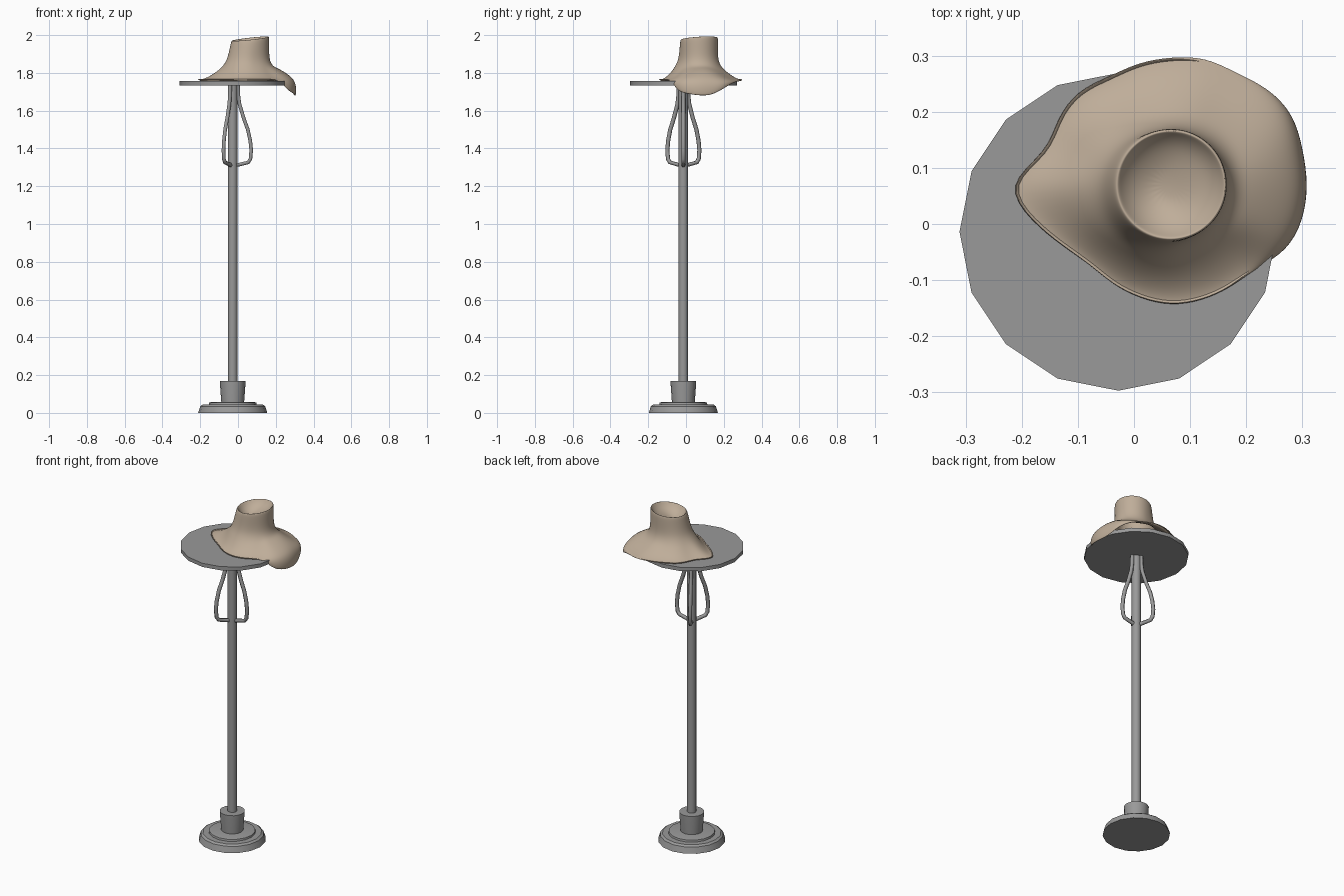
import bpy, bmesh, math
from math import cos, sin, pi, radians

cube = bpy.data.objects.get("Cube")
if cube:
    bpy.data.objects.remove(cube, do_unlink=True)


def material(name, rgb):
    m = bpy.data.materials.new(name)
    m.use_nodes = True
    m.diffuse_color = (*rgb, 1)
    m.node_tree.nodes["Principled BSDF"].inputs["Base Color"].default_value = (*rgb, 1)
    return m


GREY = material("grey metal", (0.32, 0.32, 0.32))
TAN = material("tan felt", (0.52, 0.42, 0.32))
AX, AY = -0.028, -0.014      # axis of the stand


def rings_to_object(name, rings, mat, angle, cap_bottom=False):
    """Skin equal-length rings, given from inside or top outwards; a one-point ring is a pole."""
    bm = bmesh.new()
    loops = [[bm.verts.new(p) for p in ring] for ring in rings]
    for a, b in zip(loops, loops[1:]):
        n = len(b)
        for j in range(n):
            k = (j + 1) % n
            bm.faces.new((a[0], b[j], b[k]) if len(a) == 1 else (a[j], b[j], b[k], a[k]))
    if cap_bottom:
        bm.faces.new(loops[-1][::-1])
    mesh = bpy.data.meshes.new(name)
    bm.to_mesh(mesh)
    bm.free()
    mesh.materials.append(mat)
    ob = bpy.data.objects.new(name, mesh)
    bpy.context.collection.objects.link(ob)
    bpy.ops.object.select_all(action='DESELECT')
    bpy.context.view_layer.objects.active = ob
    ob.select_set(True)
    bpy.ops.object.shade_smooth_by_angle(angle=radians(angle))
    return ob


def lathe(name, profile, sides=16):
    """Revolve (radius, height) pairs, listed from the top down, around the stand's axis."""
    rings = [[(AX, AY, profile[0][1])]]
    for r, z in profile:
        rings.append([(AX + r * cos(2 * pi * j / sides), AY + r * sin(2 * pi * j / sides), z)
                      for j in range(sides)])
    return rings_to_object(name, rings, GREY, 35, cap_bottom=True)


# Stand: foot, socket, pole and round top
lathe("foot", [(0.11, 0.058), (0.125, 0.055), (0.127, 0.044), (0.16, 0.044),
               (0.172, 0.035), (0.183, 0.0)])
lathe("socket", [(0.068, 0.17), (0.067, 0.145), (0.06, 0.05)])
lathe("pole", [(0.025, 1.74), (0.025, 0.1)])
lathe("top_plate", [(0.283, 1.756), (0.283, 1.734)])

# Three looped hooks around the pole
HOOK = [(0.028, 1.738), (0.03, 1.68), (0.036, 1.635), (0.058, 1.56), (0.08, 1.5),
        (0.093, 1.44), (0.098, 1.39), (0.094, 1.345), (0.082, 1.326), (0.015, 1.31)]
for i in range(3):
    curve = bpy.data.curves.new("hook_%d" % (i + 1), 'CURVE')
    curve.dimensions = '3D'
    curve.bevel_depth = 0.011
    curve.bevel_resolution = 1
    curve.use_fill_caps = True
    spline = curve.splines.new('POLY')
    spline.points.add(len(HOOK) - 1)
    a = 2 * pi * i / 3
    for p, (r, z) in zip(spline.points, HOOK):
        p.co = (AX + r * cos(a), AY + r * sin(a), z, 1)
    curve.materials.append(GREY)
    bpy.context.collection.objects.link(bpy.data.objects.new(curve.name, curve))

# Floppy hat: brim reach and drop below the plate, every 15 degrees from +x
HX, HY = 0.066, 0.07
REACH = [.246, .245, .254, .246, .232, .237, .229, .227, .223, .238, .236, .228,
         .300, .258, .222, .203, .207, .211, .217, .215, .213, .213, .24, .246]
DROP = [.085, .085, .05, .02, .01, .004, 0, 0, 0, 0, 0, 0,
        0, 0, 0, 0, 0, 0, 0, 0, 0, 0, .062, .075]


def hat_ring(fn):
    ring = []
    for j in range(24):
        a = 2 * pi * j / 24
        r, z = fn(j, a)
        ring.append((HX + r * cos(a), HY + r * sin(a), z))
    return ring


def rim_z(a):
    return 1.986 + 0.012 * cos(a - 0.5)


def lean(a):
    return 0.034 * max(0, cos(a - radians(200)))


def crown(r, t):
    """Crown wall, t = 0 at the rim and 1 at its foot."""
    return hat_ring(lambda j, a: (r + t * lean(a), rim_z(a) * (1 - t) + 1.84 * t))


def brim(f, hang):
    """Brim at fraction f of its reach; hang is the share of the drop taken there."""
    def point(j, a):
        r0 = 0.11 + lean(a)
        lift = 0.25 * DROP[j] * math.sin(pi * min(f, 1))
        z = 1.762 + 0.078 * (1 - f) ** 1.7 + lift - hang * DROP[j]
        z += 0.004 * sin(5 * a) * f * (1 - f) * 2
        return r0 + (REACH[j] - r0) * f, z
    return hat_ring(point)


def dish(r, depth):
    return hat_ring(lambda j, a: (r, rim_z(a) - depth))


hat_rings = [[(HX, HY, 1.93)], dish(0.035, 0.053), dish(0.07, 0.036), dish(0.09, 0.014),
             dish(0.097, 0.001), crown(0.101, 0.08), crown(0.1, 0.4), crown(0.1, 0.8),
             brim(0.06, 0), brim(0.25, 0), brim(0.5, 0), brim(0.75, 0), brim(0.92, 0.1),
             brim(1.0, 0.45), brim(0.985, 1.0)]
hat = rings_to_object("hat", hat_rings, TAN, 180)
thick = hat.modifiers.new("thickness", 'SOLIDIFY')
thick.thickness = 0.008
thick.offset = -1
sub = hat.modifiers.new("smooth", 'SUBSURF')
sub.levels = sub.render_levels = 2
